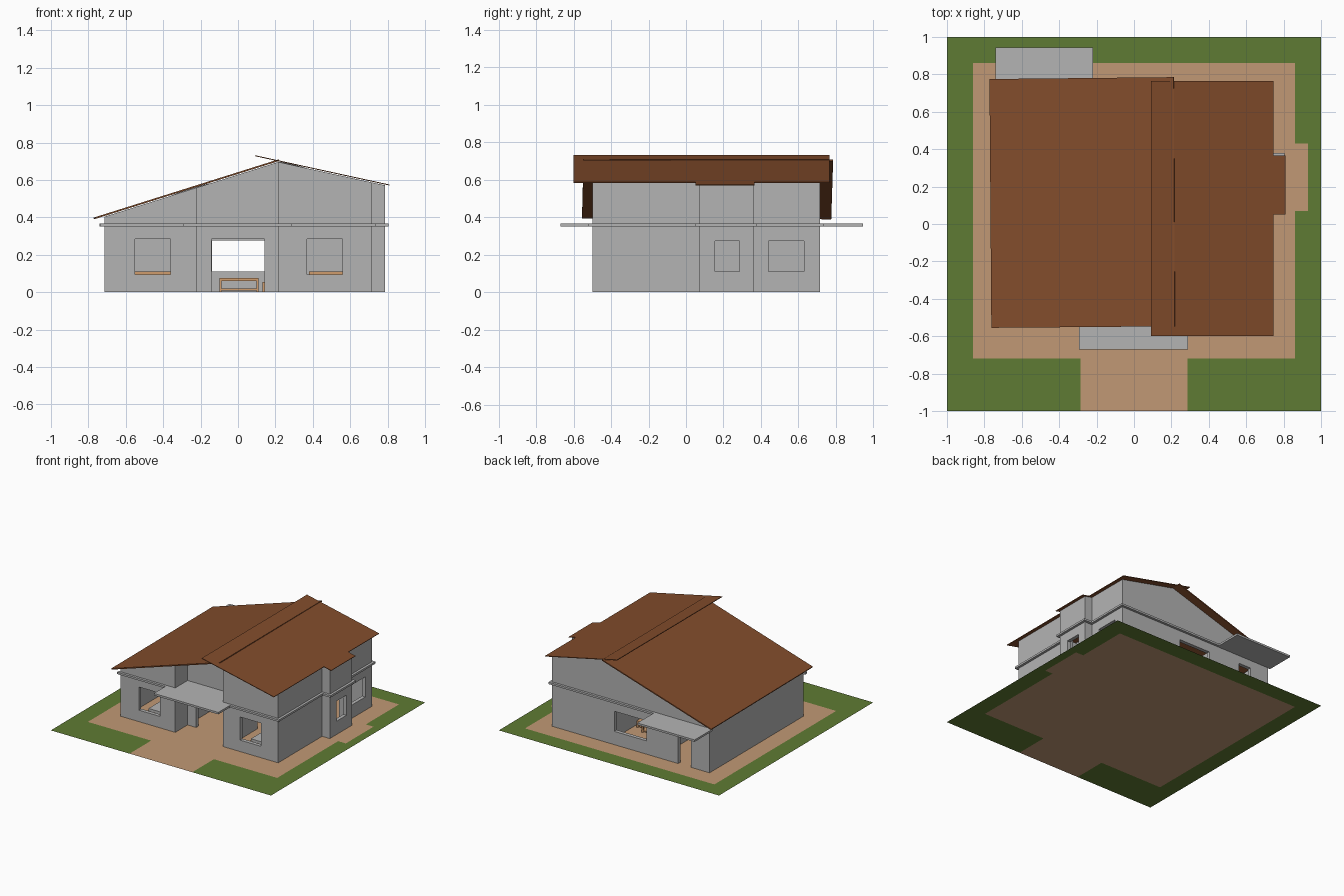
import bpy, bmesh

if "Cube" in bpy.data.objects:
    bpy.data.objects.remove(bpy.data.objects["Cube"])

def mat(name, r, g, b):
    m = bpy.data.materials.new(name)
    lin = lambda c: ((c / 255 + 0.055) / 1.055) ** 2.4 if c > 10 else c / 255 / 12.92
    m.diffuse_color = (lin(r), lin(g), lin(b), 1)
    m.use_nodes = True
    m.node_tree.nodes["Principled BSDF"].inputs["Base Color"].default_value = m.diffuse_color
    return m

GREY = mat("wall_grey", 180, 180, 180)
BROWN = mat("roof_brown", 130, 76, 43)
GREEN = mat("lawn_green", 95, 123, 51)
TAN = mat("paving_tan", 193, 153, 117)
WOOD = mat("light_wood", 208, 156, 108)

def finish(name, bm, mats, solid=0, offset=-1, recalc=False):
    me = bpy.data.meshes.new(name)
    if recalc:
        bmesh.ops.recalc_face_normals(bm, faces=bm.faces[:])
    bm.to_mesh(me)
    bm.free()
    ob = bpy.data.objects.new(name, me)
    bpy.context.collection.objects.link(ob)
    for m in mats:
        me.materials.append(m)
    if solid:
        mod = ob.modifiers.new("thickness", 'SOLIDIFY')
        mod.thickness, mod.offset, mod.use_even_offset = solid, offset, True
    return ob

def box(name, x0, x1, y0, y1, z0, z1, m):
    bm = bmesh.new()
    bmesh.ops.create_cube(bm, size=1)
    for v in bm.verts:
        v.co = (x0 if v.co.x < 0 else x1, y0 if v.co.y < 0 else y1, z0 if v.co.z < 0 else z1)
    return finish(name, bm, [m])

RIDGE = 0.215
def roof_z(x):
    return 0.70 - ((RIDGE - x) * 0.315 if x < RIDGE else (x - RIDGE) * 0.218)

# Ground sheet: lawn with paved apron, front path and side step
bm = bmesh.new()
xs = [-1, -0.86, -0.285, 0.285, 0.86, 0.93, 1]
ys = [-1, -0.72, 0.07, 0.43, 0.86, 1]
for x0, x1 in zip(xs, xs[1:]):
    for y0, y1 in zip(ys, ys[1:]):
        f = bm.faces.new([bm.verts.new(p + (0,)) for p in ((x0, y0), (x1, y0), (x1, y1), (x0, y1))])
        x, y = (x0 + x1) / 2, (y0 + y1) / 2
        paved = (abs(x) < 0.86 and -0.72 < y < 0.86) or (abs(x) < 0.285 and y < 0) \
            or (0.86 < x < 0.93 and 0.07 < y < 0.43)
        f.material_index = 1 if paved else 0
bmesh.ops.remove_doubles(bm, verts=bm.verts[:], dist=1e-4)
finish("ground", bm, [GREEN, TAN])

# Outer walls: perimeter path, openings given as (start, end, sill, head) along each run
LOW, HIGH, SILL, HEAD = 0.095, 0.285, 0.11, 0.275
path = [
    ((-0.715, -0.5), [(0.165, 0.355, LOW, HIGH)]),               # left wing front
    ((-0.22, -0.5), []),
    ((-0.22, -0.34), [(0.078, 0.363, 0, HIGH)]),                 # front doorway
    ((0.215, -0.34), []),
    ((0.215, -0.5), [(0.155, 0.345, LOW, HIGH)]),                # right wing front
    ((0.715, -0.5), []),
    ((0.715, 0.07), []),
    ((0.785, 0.07), [(0.085, 0.215, SILL, HEAD)]),               # bay window
    ((0.785, 0.36), []),
    ((0.715, 0.36), [(0.08, 0.27, SILL, HEAD)]),                 # rear right window
    ((0.715, 0.715), []),
    ((0.215, 0.715), [(0.065, 0.355, SILL, HEAD), (0.645, 0.76, 0, HIGH)]),  # back window, back door
    ((-0.715, 0.715), []),
]
rows = [0.001, LOW, SILL, HEAD, HIGH, None]
bm = bmesh.new()
for i, ((ax, ay), holes) in enumerate(path):
    bx, by = path[(i + 1) % len(path)][0]
    length = abs(bx - ax) + abs(by - ay)
    us = sorted({0, length, *[u for h in holes for u in h[:2]]})
    def pt(u, z):
        t = u / length
        x = ax + (bx - ax) * t
        return (x, ay + (by - ay) * t, roof_z(x) - 0.004 if z is None else z)
    for u0, u1 in zip(us, us[1:]):
        for z0, z1 in zip(rows, rows[1:]):
            um, zm = (u0 + u1) / 2, (z0 + (z1 or 0.9)) / 2
            if any(h[0] < um < h[1] and h[2] < zm < h[3] for h in holes):
                continue
            bm.faces.new([bm.verts.new(pt(*q)) for q in ((u0, z0), (u1, z0), (u1, z1), (u0, z1))])
bmesh.ops.remove_doubles(bm, verts=bm.verts[:], dist=1e-4)
finish("outer_walls", bm, [GREY], 0.03)

# Roof planes, each an outline laid on its slope
def roof(name, outline, slope, thick):
    bm = bmesh.new()
    bm.faces.new([bm.verts.new((x, y, 0.70 + slope * (x - RIDGE))) for x, y in outline])
    finish(name, bm, [BROWN], thick, 1)

roof("left_roof", [(-0.76, -0.555), (0.22, -0.547), (0.215, 0.785), (-0.77, 0.775)], 0.315, 0.009)
roof("right_roof", [(0.09, -0.6), (0.745, -0.6), (0.745, 0.05), (0.81, 0.05), (0.81, 0.365),
                    (0.745, 0.365), (0.745, 0.765), (0.09, 0.765)], -0.218, 0.005)

# Ledge course around the walls and the two canopies
Z0, Z1 = 0.35, 0.366
for name, x0, x1, y0, y1 in (
    ("front_left_ledge", -0.735, -0.295, -0.52, -0.495),
    ("front_right_ledge", 0.29, 0.735, -0.52, -0.495),
    ("right_front_ledge", 0.71, 0.735, -0.495, 0.05),
    ("bay_front_ledge", 0.71, 0.805, 0.05, 0.075),
    ("bay_side_ledge", 0.78, 0.805, 0.075, 0.355),
    ("bay_back_ledge", 0.71, 0.805, 0.355, 0.38),
    ("right_back_ledge", 0.71, 0.735, 0.38, 0.71),
    ("back_ledge", -0.22, 0.735, 0.71, 0.735),
    ("back_canopy", -0.74, -0.22, 0.71, 0.945),
    ("front_canopy", -0.295, 0.29, -0.67, -0.5),
    ("porch_ceiling", -0.22, 0.215, -0.5, -0.335),
):
    box(name, x0, x1, y0, y1, Z0, Z1, GREY)

# Interior partitions
for name, x0, x1, y0, y1 in (
    ("left_partition_front", -0.25, -0.22, -0.34, 0.0),
    ("left_partition_back", -0.25, -0.22, 0.15, 0.69),
    ("right_partition_front", 0.215, 0.245, -0.34, -0.1),
    ("right_partition_back", 0.215, 0.245, 0.05, 0.69),
    ("left_room_divider", -0.69, -0.25, 0.15, 0.18),
    ("right_room_divider", 0.245, 0.69, 0.04, 0.07),
):
    box(name, x0, x1, y0, y1, 0.001, 0.35, GREY)

# Furniture: low table and stool in the hall, a bed in each front room
def table(name, x0, x1, y0, y1, h):
    box(name + "_top", x0, x1, y0, y1, h - 0.015, h, WOOD)
    box(name + "_shelf", x0, x1, y0, y1, 0.01, 0.02, WOOD)
    for i, x in enumerate((x0, x1 - 0.012)):
        for j, y in enumerate((y0, y1 - 0.012)):
            box(f"{name}_leg_{i}{j}", x, x + 0.012, y, y + 0.012, 0.001, h - 0.015, WOOD)

table("hall_table", -0.1, 0.11, 0.3, 0.42, 0.075)
table("stool", 0.13, 0.19, 0.3, 0.37, 0.055)
for side, x in (("left", -0.55), ("right", 0.38)):
    box(side + "_bed_base", x, x + 0.2, -0.4, -0.08, 0.001, 0.05, WOOD)
    box(side + "_bed_mattress", x + 0.01, x + 0.19, -0.39, -0.09, 0.05, 0.07, GREY)
    box(side + "_bed_headboard", x, x + 0.2, -0.08, -0.065, 0.001, 0.11, WOOD)
